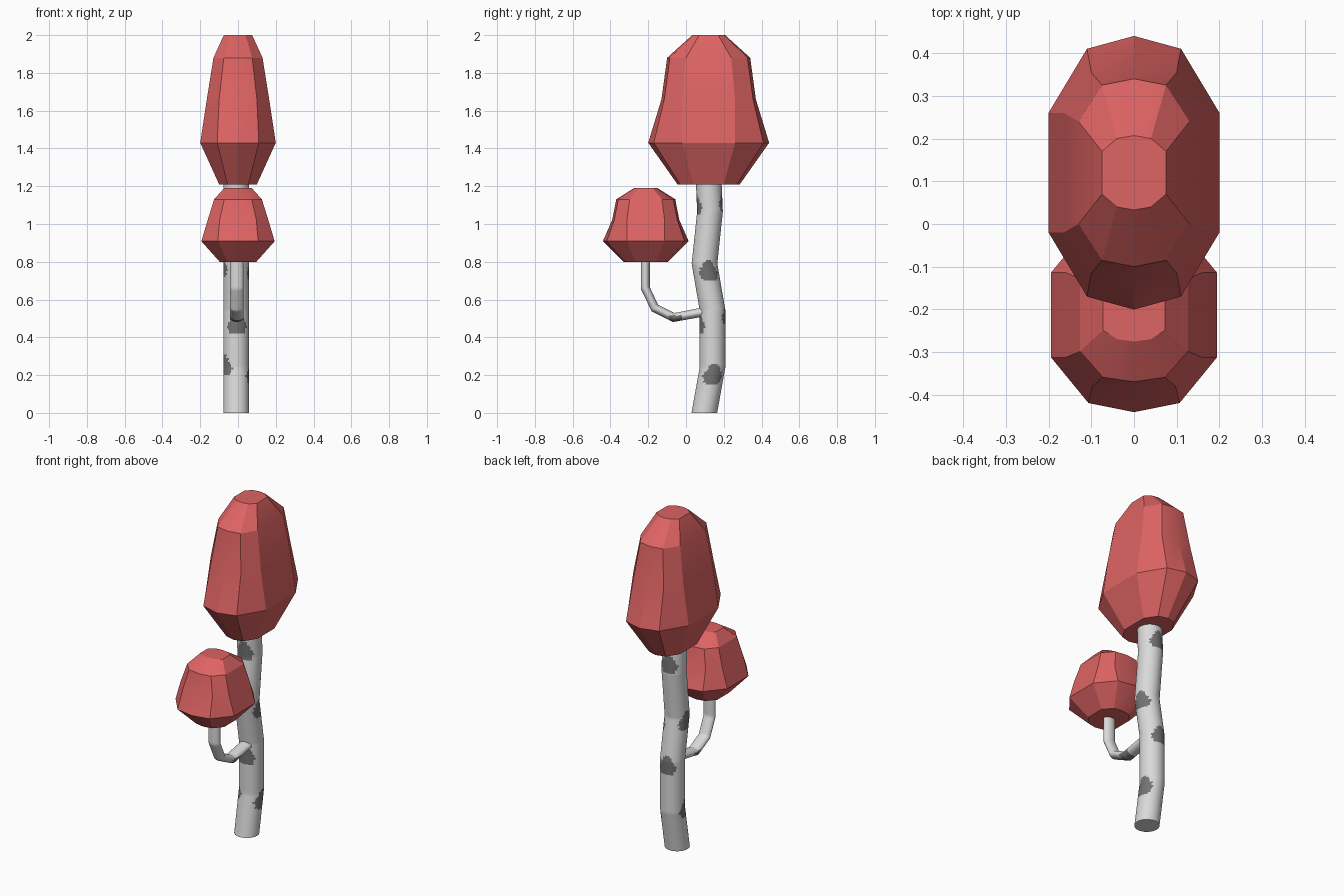
import bpy, bmesh, math

if "Cube" in bpy.data.objects:
    bpy.data.objects.remove(bpy.data.objects["Cube"])


def material(name, rgb):
    m = bpy.data.materials.new(name)
    m.diffuse_color = (*rgb, 1)
    m.use_nodes = True
    m.node_tree.nodes["Principled BSDF"].inputs["Base Color"].default_value = m.diffuse_color
    return m


RED = material("leaf red", (0.73, 0.125, 0.125))
BARK = material("pale bark", (0.70, 0.70, 0.70))
DARK = material("dark bark", (0.17, 0.17, 0.17))


def loft(name, rings, mats, rule=None, angle=30):
    """Skin a list of equal-length rings, cap both ends, colour by rule."""
    bm = bmesh.new()
    vs = [[bm.verts.new(p) for p in ring] for ring in rings]
    n = len(vs[0])
    for a, b in zip(vs, vs[1:]):
        for i in range(n):
            j = (i + 1) % n
            f = bm.faces.new((a[i], a[j], b[j], b[i]))
            if rule and rule(f.calc_center_median()):
                f.material_index = 1
    bm.faces.new(vs[0][::-1])
    bm.faces.new(vs[-1])
    bmesh.ops.recalc_face_normals(bm, faces=bm.faces)
    me = bpy.data.meshes.new(name)
    bm.to_mesh(me)
    bm.free()
    for m in mats:
        me.materials.append(m)
    ob = bpy.data.objects.new(name, me)
    bpy.context.collection.objects.link(ob)
    bpy.ops.object.select_all(action='DESELECT')
    ob.select_set(True)
    bpy.context.view_layer.objects.active = ob
    bpy.ops.object.shade_smooth_by_angle(angle=math.radians(angle))
    return ob


# Foliage: ten-sided crowns; each level is z, then one quarter of the outline
LEVELS = [
    (0.00, (0.10, 0.08), (0.055, 0.15), 0.165),
    (0.22, (0.20, 0.14), (0.11, 0.29), 0.32),
    (0.45, (0.165, 0.14), (0.10, 0.235), 0.25),
    (0.67, (0.13, 0.12), (0.075, 0.205), 0.22),
    (0.79, (0.075, 0.05), (0.04, 0.08), 0.087),
]


def crown(name, y, z, sx, sy, sz):
    rings = []
    for h, (ax, ay), (bx, by), cy in LEVELS:
        half = [(ax, -ay), (ax, ay), (bx, by), (0, cy), (-bx, by)]
        pts = half + [(-px, -py) for px, py in half]
        rings.append([(px * sx, y + py * sy, z + h * sz) for px, py in pts])
    loft(name, rings, [RED], angle=22)


crown("main_crown", 0.12, 1.21, 1, 1, 1)
crown("small_crown", -0.213, 0.80, 0.97, 0.71, 0.494)

# Trunk: a bent cylinder with dark bark patches
PATH = [(0, 0.097), (0.24, 0.14), (0.545, 0.14), (0.79, 0.098),
        (1.065, 0.127), (1.23, 0.12)]
R, CX, SIDES = 0.068, -0.01, 64
PATCHES = [(0.205, 5), (0.25, 200), (0.52, 90), (0.47, 270),
           (0.75, 10), (0.77, 175), (1.12, 90), (1.10, 270)]


def trunk_y(z):
    for (z0, y0), (z1, y1) in zip(PATH, PATH[1:]):
        if z <= z1:
            return y0 + (y1 - y0) * (z - z0) / (z1 - z0)
    return PATH[-1][1]


def bark_patch(c):
    a = math.atan2(c.y - trunk_y(c.z), c.x - CX)
    for z, deg in PATCHES:
        d = (a - math.radians(deg) + math.pi) % math.tau - math.pi
        u, v = d * R, c.z - z
        if -0.052 < v < 0.058:
            w = 0.06 - (0.65 * (v + 0.01) if v > -0.01 else -0.5 * (v + 0.01))
            if abs(u - 0.006) < w + 0.005 * math.sin(v * 260 + deg):
                return True
    return False


zs = sorted({round(i * 0.01, 3) for i in range(124)} | {p[0] for p in PATH})
loft("trunk", [[(CX + R * math.cos(math.tau * i / SIDES),
                 trunk_y(z) + R * math.sin(math.tau * i / SIDES), z)
                for i in range(SIDES)] for z in zs], [BARK, DARK], bark_patch, 40)

# Side branch: flattened tube following a bend up to the small crown
BEND = [(0.12, 0.537), (0.07, 0.53), (-0.065, 0.505), (-0.165, 0.555),
        (-0.215, 0.66), (-0.215, 0.82)]
mitres = []
for i, (y, z) in enumerate(BEND):
    dirs = []
    for a, b in zip(BEND[max(i - 1, 0):i + 1], BEND[max(i, 1):i + 2]):
        dy, dz = b[0] - a[0], b[1] - a[1]
        dirs.append((dy / math.hypot(dy, dz), dz / math.hypot(dy, dz)))
    ty, tz = sum(d[0] for d in dirs), sum(d[1] for d in dirs)
    k = math.hypot(ty, tz)
    mitres.append((y, z, -tz / k, ty / k))
rings = []
for s, (a, b) in enumerate(zip(mitres, mitres[1:])):
    for t in range(12 + (s == len(mitres) - 2)):
        y, z, ny, nz = (p + (q - p) * t / 12 for p, q in zip(a, b))
        rings.append([(-0.006 + 0.036 * math.cos(math.tau * i / 24),
                       y + ny * 0.024 * math.sin(math.tau * i / 24),
                       z + nz * 0.024 * math.sin(math.tau * i / 24))
                      for i in range(24)])
loft("side_branch", rings, [BARK, DARK],
     lambda c: abs(c.y + 0.055) < 0.034 and c.z < 0.517, 40)
